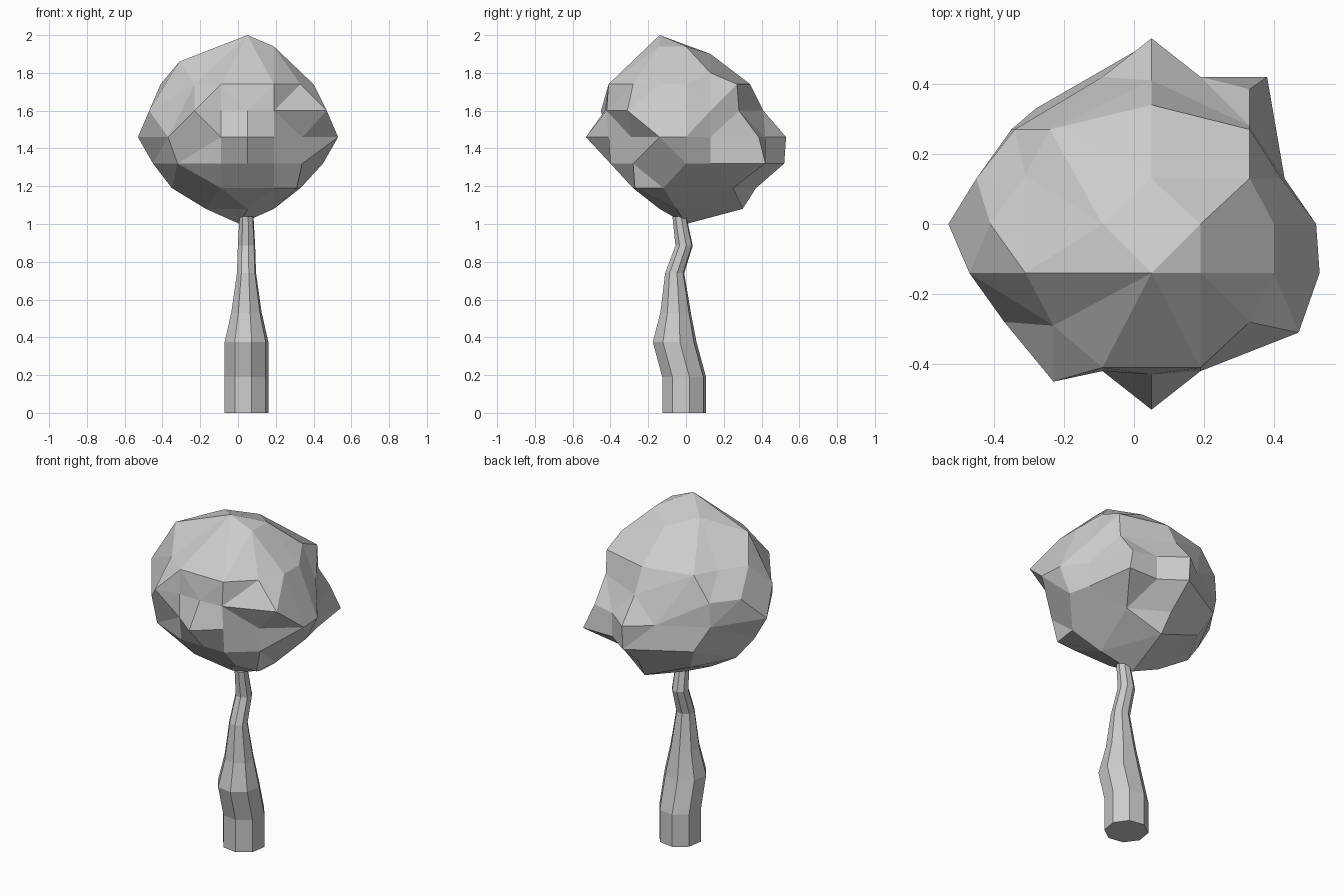
import bpy, bmesh, math
from mathutils import Vector

if "Cube" in bpy.data.objects:
    bpy.data.objects.remove(bpy.data.objects["Cube"])


def finish(name, bm):
    bmesh.ops.recalc_face_normals(bm, faces=bm.faces[:])
    mesh = bpy.data.meshes.new(name)
    bm.to_mesh(mesh)
    bm.free()
    obj = bpy.data.objects.new(name, mesh)
    bpy.context.collection.objects.link(obj)
    return obj


# Trunk: crooked, tapering eight-sided loft (x, y, z, radius)
path = [(.045, -.01, 0, .119), (.045, -.01, .19, .119), (.045, -.06, .375, .119),
        (.045, -.055, .53, .083), (.045, -.06, .74, .052), (.045, -.01, .885, .047),
        (.045, -.035, 1.04, .038)]
SIDES = 8
bm = bmesh.new()
rings = []
for x, y, z, r in path:
    angles = [2 * math.pi * (i + .3) / SIDES for i in range(SIDES)]
    rings.append([bm.verts.new((x + r * math.cos(a), y + r * math.sin(a), z)) for a in angles])
for low, high in zip(rings, rings[1:]):
    for i in range(SIDES):
        j = (i + 1) % SIDES
        bm.faces.new((low[i], low[j], high[j], high[i]))
bm.faces.new(rings[0])
bm.faces.new(rings[-1])
finish("trunk", bm)

# Crown: lumpy faceted ball, key points by height
levels = {
    2.00: [(.05, -.14)],
    1.94: [(.19, -.14), (-.09, 0), (.19, 0)],
    1.90: [(.05, .13)],
    1.86: [(-.31, -.14)],
    1.80: [(.33, .13)],
    1.74: [(.40, -.14), (.40, 0), (.33, -.28), (.19, -.41), (-.09, -.41), (-.23, -.29),
           (-.41, 0), (-.31, .14), (-.24, .27), (.05, .34), (.33, .27)],
    1.60: [(.47, -.31), (.19, -.42), (.05, -.43), (-.09, -.42), (-.23, -.45), (-.47, -.14),
           (-.45, .13), (-.34, .27), (.05, .41), (.33, .28), (.42, .13)],
    1.46: [(.53, -.14), (.52, 0), (.34, -.29), (.19, -.41), (.05, -.53), (-.09, -.42),
           (-.37, -.28), (-.53, 0), (-.35, .27), (-.09, .42), (.05, .53), (.19, .42),
           (.33, .385), (.43, .13)],
    1.32: [(.45, 0), (.34, -.28), (.19, -.40), (.05, -.40), (-.09, -.40), (-.32, -.30),
           (-.45, 0), (-.28, .33), (.05, .52), (.19, .42), (.38, .42), (.42, .13)],
    1.19: [(.33, -.12), (.31, -.27), (.19, -.28), (-.09, -.28), (-.35, .03), (-.22, .27),
           (.05, .37), (.26, .25)],
    1.08: [(.19, -.05), (.05, -.14), (-.17, 0), (.06, .30)],
    1.00: [(.01, 0)],
}
centre = Vector((0, 0, 1.47))
points = [Vector((x, y, z)) for z, row in levels.items() for x, y in row]
bm = bmesh.new()
target = {}
for p in points:
    v = bm.verts.new((p - centre).normalized())
    target[v] = p
# Connect neighbours on a unit ball, then push each corner out to its place
bmesh.ops.convex_hull(bm, input=bm.verts[:])
for v in bm.verts:
    v.co = target[v]
bmesh.ops.dissolve_limit(bm, angle_limit=math.radians(4), verts=bm.verts[:], edges=bm.edges[:])
finish("crown", bm)
